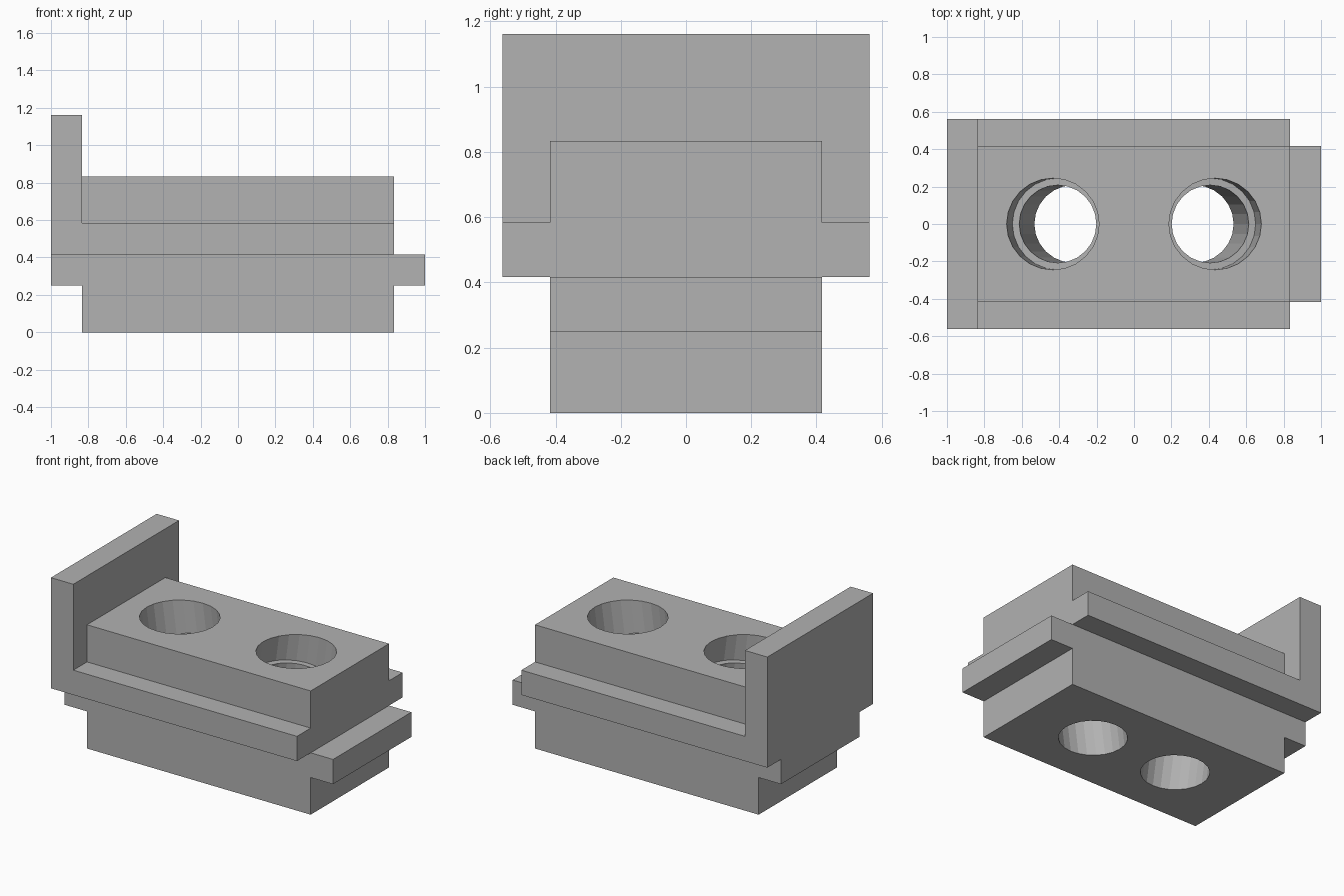
import bpy, bmesh
from math import cos, sin, tau, radians

cube = bpy.data.objects.get("Cube")
if cube:
    bpy.data.objects.remove(cube, do_unlink=True)

grey = bpy.data.materials.new("plain_grey")
grey.use_nodes = True
grey.diffuse_color = (0.445, 0.445, 0.445, 1)
grey.node_tree.nodes["Principled BSDF"].inputs["Base Color"].default_value = grey.diffuse_color

U = 1 / 12            # design unit
HALF_LEN, HALF_DEPTH, HALF_FLANGE = 10 * U, 5 * U, 6.75 * U
TOP = 10 * U


def make_object(name, bm):
    bmesh.ops.recalc_face_normals(bm, faces=bm.faces)
    mesh = bpy.data.meshes.new(name)
    bm.to_mesh(mesh)
    bm.free()
    mesh.materials.append(grey)
    obj = bpy.data.objects.new(name, mesh)
    bpy.context.collection.objects.link(obj)
    return obj


def side_profile(name, points, half_width):
    """Extrude an x-z outline symmetrically along y."""
    bm = bmesh.new()
    face = bm.faces.new([bm.verts.new((x, -half_width, z)) for x, z in points])
    moved = bmesh.ops.extrude_face_region(bm, geom=[face])["geom"]
    bmesh.ops.translate(bm, vec=(0, 2 * half_width, 0),
                        verts=[v for v in moved if isinstance(v, bmesh.types.BMVert)])
    return make_object(name, bm)


def stepped_cutter(name, rings, segments=24):
    """Revolve (radius, height) rings around z into a closed solid."""
    bm = bmesh.new()
    loops = [[bm.verts.new((r * cos(tau * i / segments), r * sin(tau * i / segments), z))
              for i in range(segments)] for r, z in rings]
    for a, b in zip(loops, loops[1:]):
        for i in range(segments):
            j = (i + 1) % segments
            bm.faces.new((a[i], a[j], b[j], b[i]))
    bm.faces.new(loops[0])
    bm.faces.new(loops[-1])
    return make_object(name, bm)


def combine(target, other, operation):
    mod = target.modifiers.new(operation.title(), 'BOOLEAN')
    mod.operation, mod.solver, mod.object = operation, 'EXACT', other
    bpy.context.view_layer.objects.active = target
    bpy.ops.object.modifier_apply(modifier=mod.name)
    bpy.data.objects.remove(other, do_unlink=True)


# Core block with a tongue at each end
L = HALF_LEN
block = side_profile("clamp_block", [
    (-L, 0), (L, 0), (L, 3 * U), (1, 3 * U), (1, 5 * U), (L, 5 * U),
    (L, TOP), (-L, TOP), (-L, 5 * U), (-1, 5 * U), (-1, 3 * U), (-L, 3 * U)], HALF_DEPTH)

# Wider flange with the upright end wall
flange = side_profile("flange_and_end_wall", [
    (-1, 5 * U), (L, 5 * U), (L, 7 * U), (-L, 7 * U), (-L, 1.162), (-1, 1.162)], HALF_FLANGE)
combine(block, flange, 'UNION')

# Two counterbored holes leaning towards each other at the bottom
for side in (-1, 1):
    cutter = stepped_cutter("hole_cutter", [(0.245, 0.2), (0.245, -0.2), (0.208, -0.2), (0.208, -1.1)])
    cutter.hide_render = True
    cutter.location = (side * 0.434, 0, TOP)
    cutter.rotation_euler.y = side * radians(7.6)
    bpy.context.view_layer.update()
    combine(block, cutter, 'DIFFERENCE')
